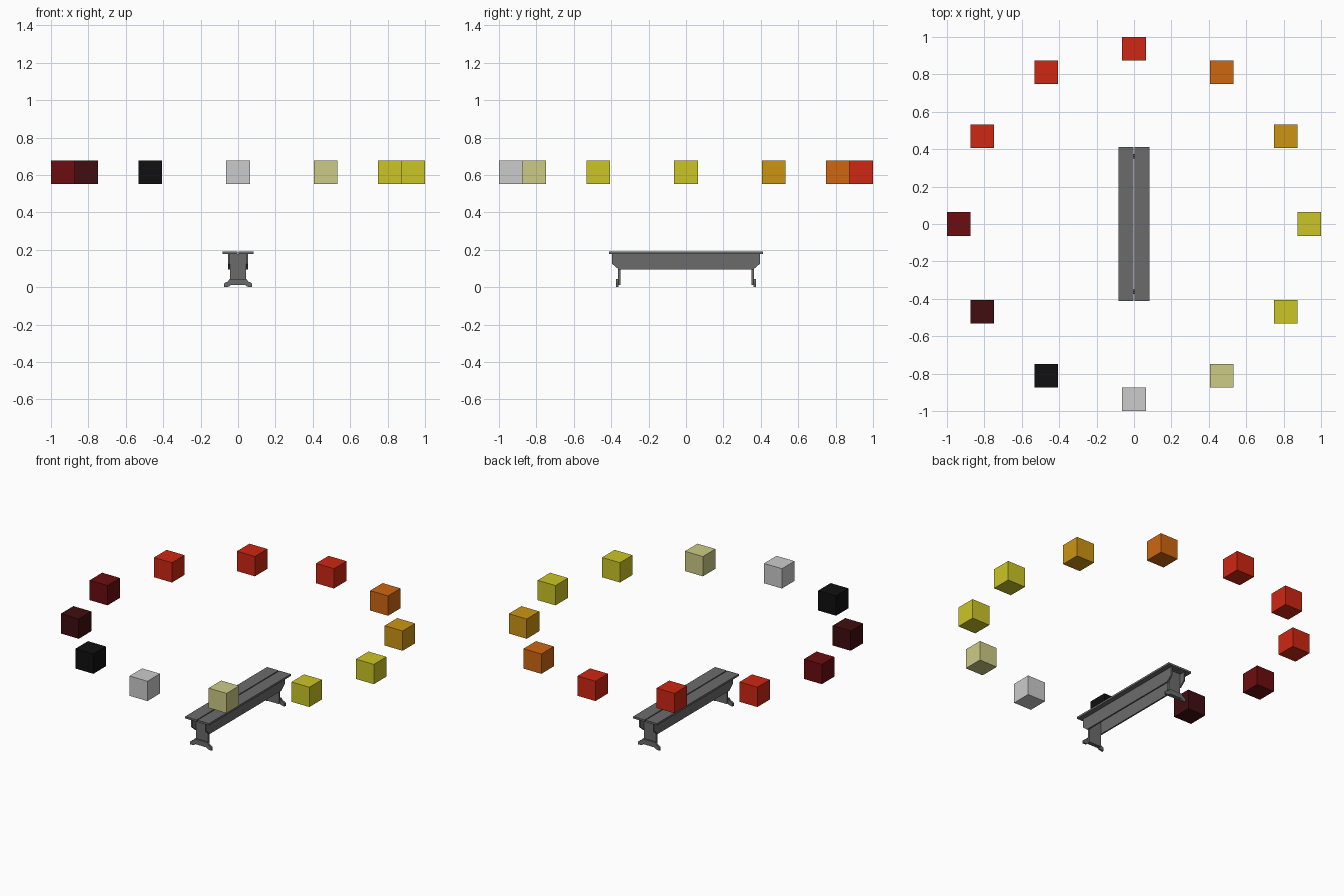
import bpy, bmesh, math
from mathutils import Vector

old = bpy.data.objects.get("Cube")
if old:
    bpy.data.objects.remove(old, do_unlink=True)


def material(name, r, g, b):
    m = bpy.data.materials.new(name)
    m.use_nodes = True
    m.diffuse_color = (r, g, b, 1)
    m.node_tree.nodes["Principled BSDF"].inputs["Base Color"].default_value = (r, g, b, 1)
    return m


def finish(name, bm, mat):
    bmesh.ops.recalc_face_normals(bm, faces=bm.faces)
    mesh = bpy.data.meshes.new(name)
    bm.to_mesh(mesh)
    bm.free()
    mesh.materials.append(mat)
    obj = bpy.data.objects.new(name, mesh)
    bpy.context.collection.objects.link(obj)
    return obj


def box(name, center, size, mat):
    bm = bmesh.new()
    bmesh.ops.create_cube(bm, size=1)
    for v in bm.verts:
        v.co = Vector(c + s * p for c, s, p in zip(center, size, v.co))
    return finish(name, bm, mat)


def board(name, half, axis, start, end, mat):
    """Mirror a half outline (offset, height) and extrude it along x or y."""
    outline = half + [(-a, z) for a, z in reversed(half)]
    place = (lambda a, d, z: (d, a, z)) if axis == "x" else (lambda a, d, z: (a, d, z))
    bm = bmesh.new()
    face = bm.faces.new([bm.verts.new(place(a, start, z)) for a, z in outline])
    grown = bmesh.ops.extrude_face_region(bm, geom=[face])["geom"]
    moved = [g for g in grown if isinstance(g, bmesh.types.BMVert)]
    bmesh.ops.translate(bm, verts=moved, vec=place(0, end - start, 0))
    return finish(name, bm, mat)


red = material("red", 0.62, 0.02, 0.006)
dark_red = material("dark red", 0.15, 0.004, 0.005)
maroon = material("maroon", 0.052, 0.004, 0.005)
black = material("black", 0.005, 0.005, 0.005)
silver = material("light grey", 0.6, 0.6, 0.6)
pale = material("pale yellow", 0.6, 0.6, 0.24)
yellow = material("yellow", 0.6, 0.56, 0.02)
amber = material("amber", 0.6, 0.3, 0.006)
orange = material("orange", 0.62, 0.135, 0.006)
grey = material("bench grey", 0.148, 0.148, 0.148)

# Ring of floating cubes, counter-clockwise from +x
ring = [yellow, amber, orange, red, red, red,
        dark_red, maroon, black, silver, pale, yellow]
for i, mat in enumerate(ring):
    a = math.radians(30 * i)
    box(f"ring_cube_{i + 1}", (0.937 * math.cos(a), 0.937 * math.sin(a), 0.615),
        (0.126, 0.126, 0.126), mat)

# Seat planks with a narrow gap, and side aprons with clipped lower corners
for side, s in (("left", 1), ("right", -1)):
    box(f"{side}_seat_plank", (s * 0.0435, 0, 0.184), (0.081, 0.824, 0.012), grey)
    board(f"{side}_apron", [(0.36, 0.095), (0.395, 0.125), (0.395, 0.178)],
          "x", s * 0.043, s * 0.053, grey)

# Legs with wide shaped feet on their outer faces
foot = [(0.04, 0.012), (0.048, 0.003), (0.075, 0), (0.075, 0.018),
        (0.066, 0.026), (0.055, 0.03), (0.045, 0.044)]
for end, s in (("front", -1), ("back", 1)):
    box(f"{end}_leg", (0, s * 0.356, 0.095), (0.086, 0.014, 0.166), grey)
    board(f"{end}_foot", foot, "y", s * 0.361, s * 0.374, grey)
